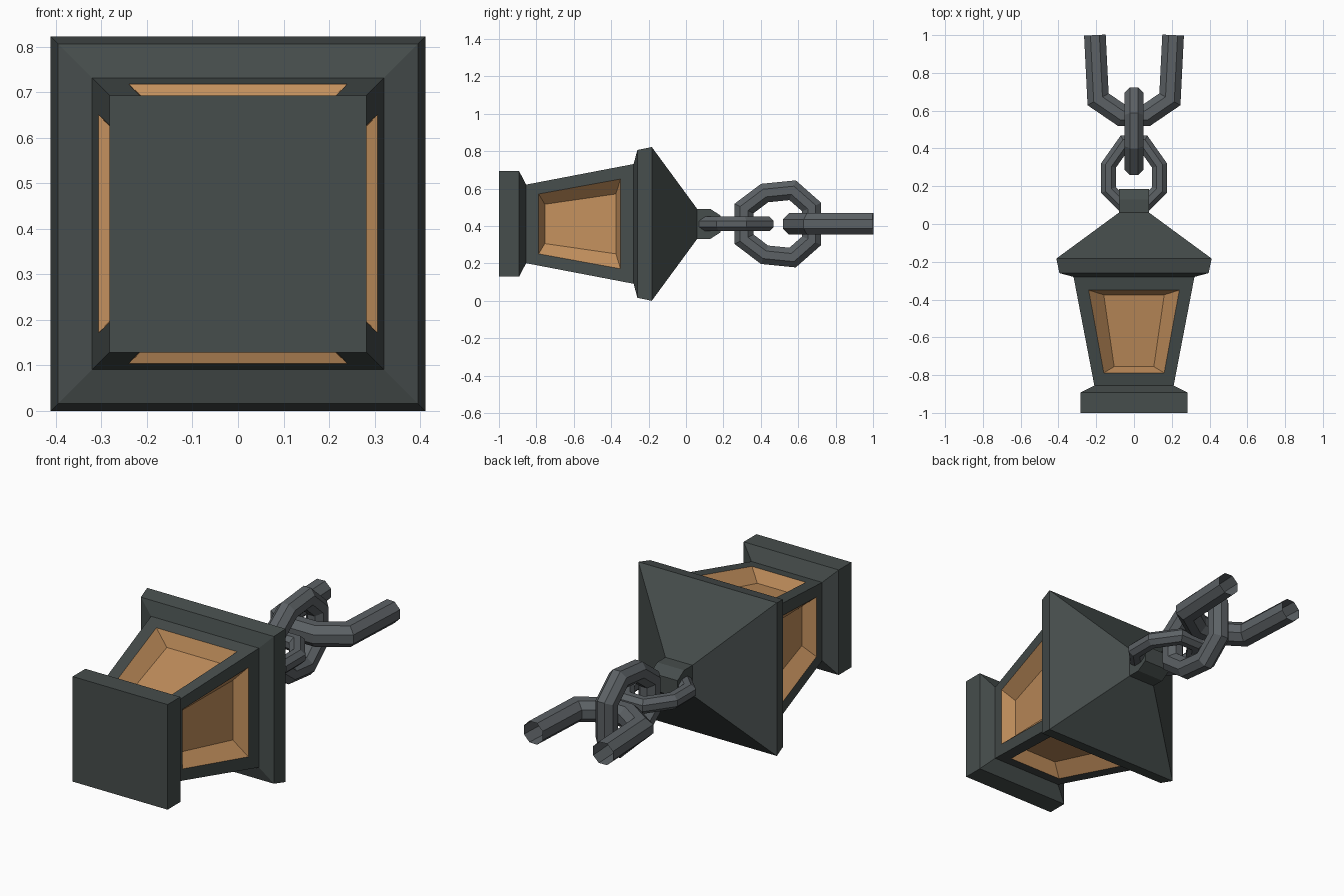
import bpy, math
from mathutils import Vector, Matrix

if "Cube" in bpy.data.objects:
    bpy.data.objects.remove(bpy.data.objects["Cube"])

ZC = 0.411  # height of the lantern's long axis (runs along y)


def material(name, rgb):
    m = bpy.data.materials.new(name)
    m.diffuse_color = (*rgb, 1)
    m.use_nodes = True
    m.node_tree.nodes["Principled BSDF"].inputs["Base Color"].default_value = m.diffuse_color
    return m


IRON = material("dark_iron", (0.061, 0.074, 0.072))
GLASS = material("amber_glass", (0.55, 0.28, 0.11))
STEEL = material("chain_steel", (0.107, 0.12, 0.13))


def make(name, verts, faces, mats, idx=None):
    me = bpy.data.meshes.new(name)
    me.from_pydata([(v[0], v[1], v[2] + ZC) for v in verts], [], faces)
    for m in mats:
        me.materials.append(m)
    if idx:
        me.polygons.foreach_set("material_index", idx)
    me.update()
    ob = bpy.data.objects.new(name, me)
    bpy.context.collection.objects.link(ob)
    return ob


def square_loft(name, profile, cap_start, cap_end):
    """Square rings of (y, half width) joined along y."""
    verts, faces = [], []
    for y, h in profile:
        verts += [(-h, y, -h), (h, y, -h), (h, y, h), (-h, y, h)]
    for k in range(len(profile) - 1):
        for i in range(4):
            a, b = 4 * k + i, 4 * k + (i + 1) % 4
            faces.append((a, b, b + 4, a + 4))
    if cap_start:
        faces.append((0, 1, 2, 3))
    if cap_end:
        n = len(verts)
        faces.append((n - 1, n - 2, n - 3, n - 4))
    # ring order seen from -y is counter-clockwise, so sides must be flipped
    faces = [f if len({verts[i][1] for i in f}) == 1 else f[::-1] for f in faces]
    return make(name, verts, faces, [IRON])


# Base foot and pyramid roof
square_loft("base", [(-1, 0.282), (-0.892, 0.282), (-0.855, 0.21)], True, False)
square_loft("roof", [(-0.28, 0.32), (-0.26, 0.395), (-0.183, 0.411), (0.06, 0.08)], False, True)

# Tapered body with a recessed amber window on each of four sides
Y0, Y1, H0, H1, DEPTH = -0.855, -0.28, 0.21, 0.32, 0.07


def wall(y):
    return H0 + (H1 - H0) * (y - Y0) / (Y1 - Y0)


def quad(y0, w0, y1, w1, d):
    return [(-w0, y0, wall(y0) - d), (w0, y0, wall(y0) - d),
            (w1, y1, wall(y1) - d), (-w1, y1, wall(y1) - d)]


verts, faces, idx = [], [], []
for s in range(4):
    rot = Matrix.Rotation(s * math.pi / 2, 3, 'Y')
    base = len(verts)
    pts = (quad(Y0, H0, Y1, H1, 0) + quad(-0.788, 0.16, -0.35, 0.24, 0)
           + quad(-0.755, 0.105, -0.375, 0.16, DEPTH))
    verts += [rot @ Vector(p) for p in pts]
    for ring in (0, 4):
        for i in range(4):
            a, b = base + ring + i, base + ring + (i + 1) % 4
            faces.append((a, b, b + 4, a + 4))
            idx.append(ring // 4)
    faces.append(tuple(base + 8 + i for i in range(4)))
    idx.append(1)
make("lantern_body", verts, faces, [IRON, GLASS], idx)

# Top lug: rounded block across x
prof = [(0.03, -0.08), (0.13, -0.08), (0.185, -0.045), (0.185, 0.045), (0.13, 0.08), (0.03, 0.08)]
n = len(prof)
verts = [(x, y, z) for x in (-0.08, 0.08) for y, z in prof]
faces = [(i, i + n, (i + 1) % n + n, (i + 1) % n)[::-1] for i in range(n)]
faces += [tuple(range(n))[::-1], tuple(range(n, 2 * n))]
make("top_lug", verts, faces, [IRON])


def link(name, half, radius, upright=False, closed=True):
    """Eight-sided tube along a path of (across, y), mirrored across the axis."""
    path = [Vector(p) for p in half] + [Vector((-a, y)) for a, y in reversed(half)]
    count, verts, faces = len(path), [], []
    for i, p in enumerate(path):
        into = (p - path[i - 1]).normalized()
        out = (path[(i + 1) % count] - p).normalized()
        if not closed and i == 0:
            into = out
        if not closed and i == count - 1:
            out = into
        t = (into + out).normalized()
        side = Vector((t.y, -t.x)) / max(0.5, t.dot(into))
        for k in range(8):
            ang = math.pi / 8 + k * math.pi / 4
            q = p + side * radius * math.cos(ang)
            h = radius * math.sin(ang)
            verts.append((h, q.y, q.x) if upright else (q.x, q.y, h))
    for i in range(count if closed else count - 1):
        j = (i + 1) % count
        for k in range(8):
            m = (k + 1) % 8
            f = (i * 8 + k, i * 8 + m, j * 8 + m, j * 8 + k)
            faces.append(f[::-1] if upright else f)
    ob = make(name, verts, faces, [STEEL])
    # point normals outward
    import bmesh
    bm = bmesh.new()
    bm.from_mesh(ob.data)
    bmesh.ops.recalc_face_normals(bm, faces=bm.faces)
    bm.to_mesh(ob.data)
    bm.free()


# Chain: small flat link, upright link, open-ended flat link
link("lower_link", [(0.055, 0.10), (0.135, 0.18), (0.135, 0.31), (0.05, 0.43)], 0.042)
link("middle_link", [(0.082, 0.31), (0.165, 0.42), (0.18, 0.57), (0.09, 0.672)], 0.055, upright=True)
link("upper_link", [(0.207, 1.0), (0.19, 0.66), (0.065, 0.575)], 0.062, closed=False)
